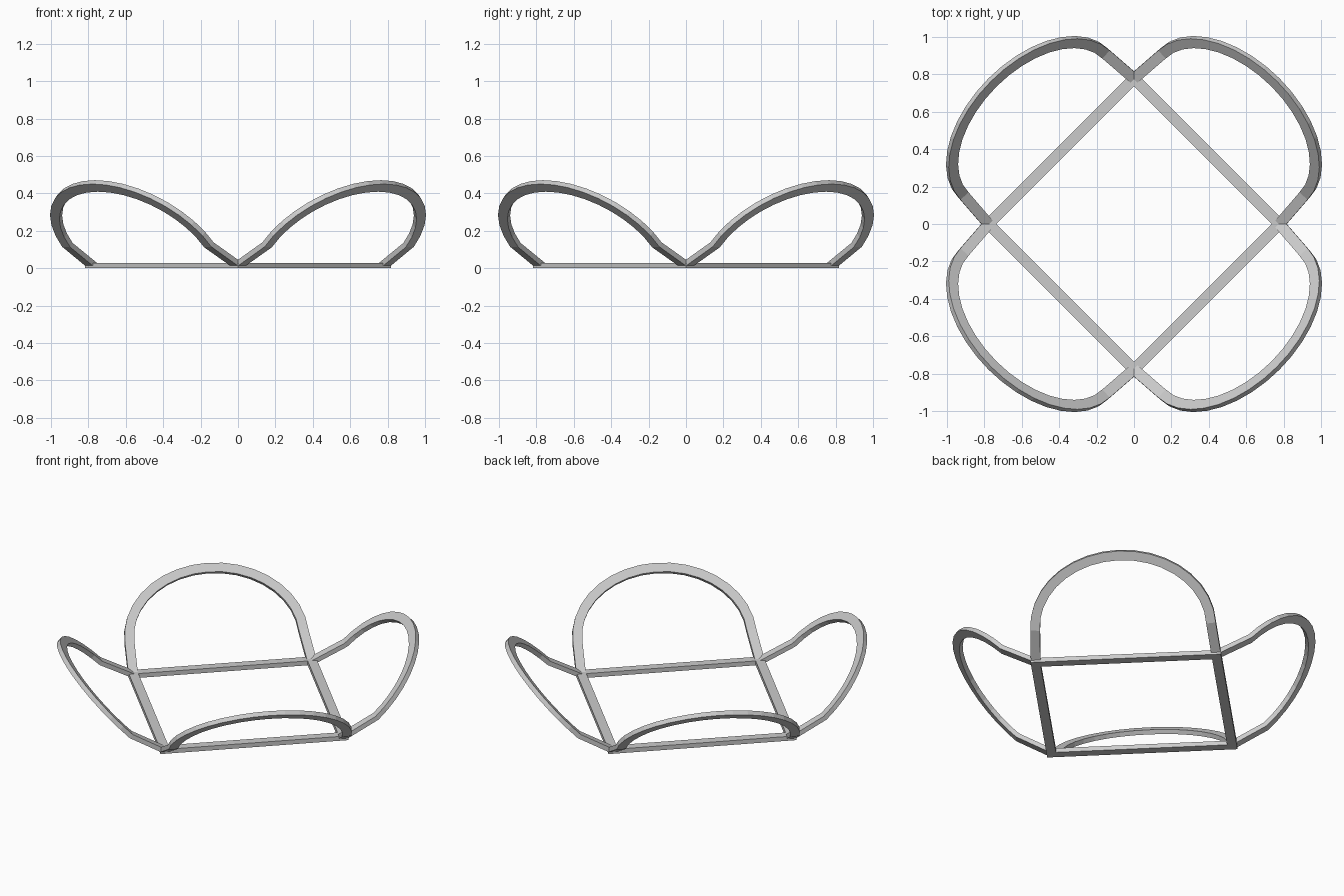
import bpy, bmesh
from math import sin, cos, pi, sqrt
from mathutils import Vector, Matrix

if "Cube" in bpy.data.objects:
    bpy.data.objects.remove(bpy.data.objects["Cube"])

W, T = 0.058, 0.029      # flat bar width and thickness
C = 0.55                 # half side of the square base


def sweep(name, pts, normals, closed=False):
    """Run a flat rectangular bar along a path, mitred at its corners."""
    bm = bmesh.new()
    n = len(pts)
    rings = []
    for i, p in enumerate(pts):
        a = pts[i - 1] if (closed or i > 0) else p
        b = pts[(i + 1) % n] if (closed or i < n - 1) else p
        d1, d2 = (p - a).normalized(), (b - p).normalized()
        tan = (d1 + d2).normalized()
        nor = normals[i].normalized()
        side = nor.cross(tan).normalized()
        miter = 1 / max(0.5, tan.dot(d2 if d2.length else d1))
        rings.append([bm.verts.new(p + side * s * W / 2 * miter + nor * t * T / 2)
                      for s, t in ((-1, -1), (1, -1), (1, 1), (-1, 1))])
    for i in range(n if closed else n - 1):
        r, q = rings[i], rings[(i + 1) % n]
        for k in range(4):
            j = (k + 1) % 4
            bm.faces.new((r[k], r[j], q[j], q[k]))
    if not closed:
        bm.faces.new(rings[0])
        bm.faces.new(rings[-1])
    bmesh.ops.recalc_face_normals(bm, faces=bm.faces)
    me = bpy.data.meshes.new(name)
    bm.to_mesh(me)
    bm.free()
    ob = bpy.data.objects.new(name, me)
    bpy.context.collection.objects.link(ob)
    return ob


# Square base frame, turned to a diamond
R = C * sqrt(2)
base = [Vector((R * cos(k * pi / 2), R * sin(k * pi / 2), T / 2)) for k in range(4)]
sweep("base_frame", base, [Vector((0, 0, 1))] * 4, closed=True)

# Arch path: short sloping legs, then a half ellipse leaning out at 45 degrees
D0, Z0, A, B, H = 0.755, 0.125, 0.535, 0.315, 0.315
N = 18
leg_n, arch_n = Vector((-0.11, 0, 0.205)).normalized(), Vector((-1, 0, 1)).normalized()
path = [Vector((C, -C, T / 2))]
norms = [leg_n]
for i in range(N + 1):
    t = pi * i / N
    path.append(Vector((D0 + B * sin(t), -A * cos(t), Z0 + H * sin(t))))
    norms.append(leg_n + arch_n if i in (0, N) else arch_n)
path.append(Vector((C, C, T / 2)))
norms.append(leg_n)

# One arch over each side of the base
for k in range(4):
    rot = Matrix.Rotation(pi / 4 + k * pi / 2, 3, 'Z')
    sweep(f"arch_{k + 1}", [rot @ p for p in path], [rot @ v for v in norms])
